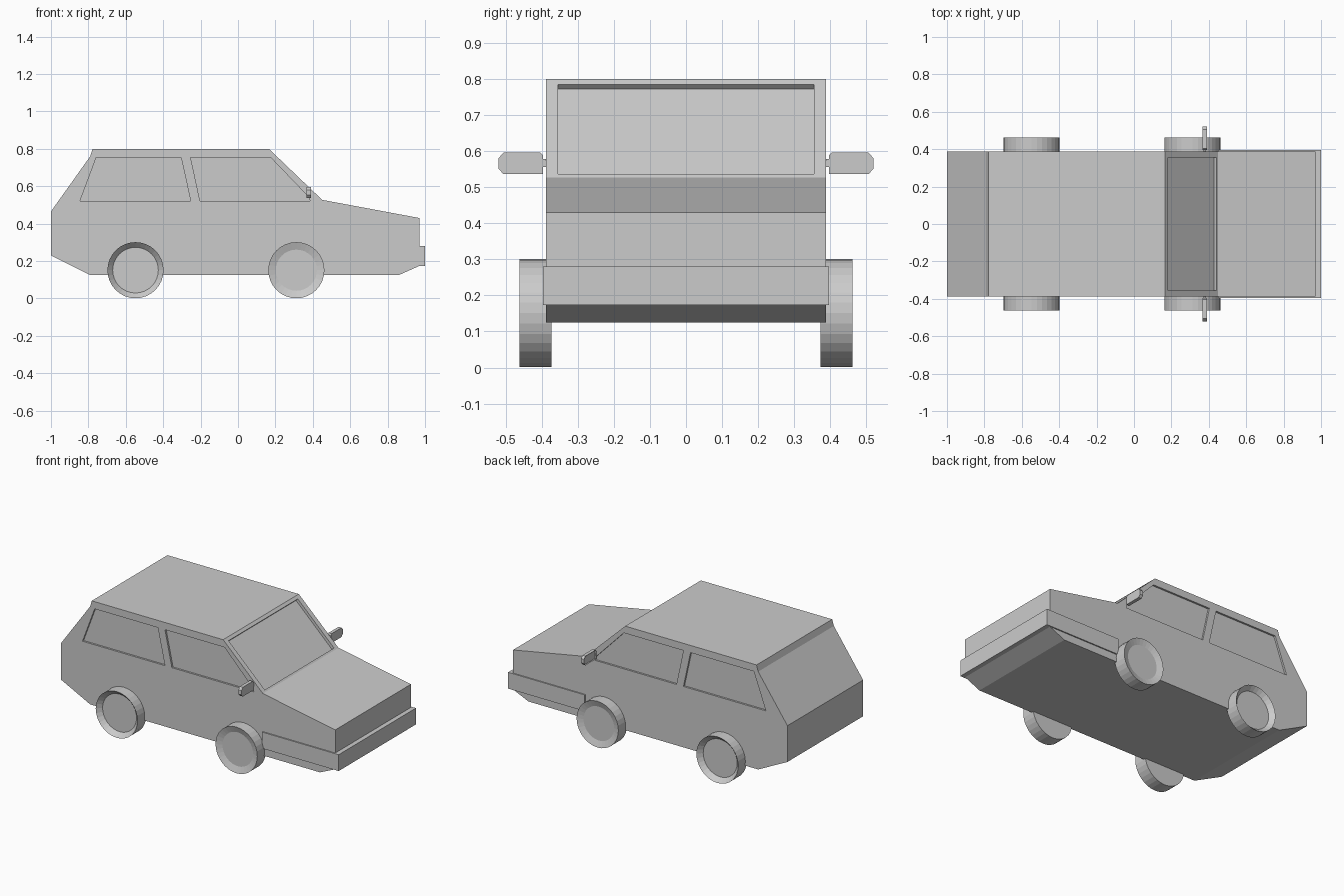
import bpy, bmesh
from math import cos, sin, tau

if "Cube" in bpy.data.objects:
    bpy.data.objects.remove(bpy.data.objects["Cube"])


def add_prism(bm, profile, y0, y1):
    """Extrude an (x, z) outline from y0 to y1."""
    face = bm.faces.new([bm.verts.new((x, y0, z)) for x, z in profile])
    ext = bmesh.ops.extrude_face_region(bm, geom=[face])["geom"]
    verts = [v for v in ext if isinstance(v, bmesh.types.BMVert)]
    bmesh.ops.translate(bm, verts=verts, vec=(0, y1 - y0, 0))


def finish(bm, name):
    bmesh.ops.recalc_face_normals(bm, faces=bm.faces)
    mesh = bpy.data.meshes.new(name)
    bm.to_mesh(mesh)
    bm.free()
    obj = bpy.data.objects.new(name, mesh)
    bpy.context.collection.objects.link(obj)
    return obj


def prism(name, profile, y0, y1):
    bm = bmesh.new()
    add_prism(bm, profile, y0, y1)
    return finish(bm, name)


# Body shell
body = prism("car_body", [
    (-1, 0.23), (-1, 0.465), (-0.79, 0.76), (-0.778, 0.80), (0.165, 0.80),
    (0.45, 0.527), (0.97, 0.43), (0.97, 0.174), (0.86, 0.125), (-0.79, 0.125),
], -0.388, 0.388)

# Window recesses: windscreen plus two windows per side
rear_window = [(-0.845, 0.52), (-0.253, 0.52), (-0.304, 0.753), (-0.758, 0.753)]
front_window = [(-0.203, 0.52), (0.385, 0.52), (0.38, 0.54), (0.175, 0.753), (-0.253, 0.753)]
windscreen = [(0.168, 0.772), (0.427, 0.522), (0.475, 0.571), (0.216, 0.821)]
bm = bmesh.new()
add_prism(bm, windscreen, -0.355, 0.355)
for side in (-1, 1):
    for window in (rear_window, front_window):
        add_prism(bm, window, side * 0.376, side * 0.45)
cutter = finish(bm, "window_cutter")
cutter.hide_render = True
cutter.display_type = 'WIRE'
cut = body.modifiers.new("window_recesses", 'BOOLEAN')
cut.operation = 'DIFFERENCE'
cut.solver = 'EXACT'
cut.object = cutter

# Wraparound front bumper
prism("front_bumper", [(0.45, 0.174), (1, 0.174), (1, 0.28), (0.45, 0.28)], -0.396, 0.396)


# Wheels, lathed with a dished outer face
def wheel(name, x, side, hub_radius, dish):
    n = 32
    bm = bmesh.new()
    rings = []
    for r, y in ((0.15, 0.373), (0.15, 0.462), (hub_radius, 0.462 - dish)):
        rings.append([bm.verts.new((x + r * cos(tau * i / n), side * y,
                                    0.151 + r * sin(tau * i / n))) for i in range(n)])
    for a, b in zip(rings, rings[1:]):
        for i in range(n):
            j = (i + 1) % n
            bm.faces.new((a[i], a[j], b[j], b[i]))
    bm.faces.new(rings[0])
    bm.faces.new(rings[-1])
    return finish(bm, name)


for side, label in ((-1, "right"), (1, "left")):
    wheel(f"rear_wheel_{label}", -0.548, side, 0.122, 0.03)
    wheel(f"front_wheel_{label}", 0.312, side, 0.11, 0.014)

    # Door mirror: plate with clipped outer corners, glass recess and short arm
    outline = [(0.396, 0.536), (0.506, 0.536), (0.52, 0.552),
               (0.52, 0.58), (0.506, 0.596), (0.404, 0.596), (0.396, 0.588)]
    bm = bmesh.new()
    plate = bm.faces.new([bm.verts.new((0.389, side * y, z)) for y, z in outline])
    ext = bmesh.ops.extrude_face_region(bm, geom=[plate])["geom"]
    bmesh.ops.translate(bm, vec=(-0.022, 0, 0),
                        verts=[v for v in ext if isinstance(v, bmesh.types.BMVert)])
    bmesh.ops.recalc_face_normals(bm, faces=bm.faces)
    glass = [f for f in bm.faces if f.calc_center_median().x < 0.37]
    bmesh.ops.inset_region(bm, faces=glass, thickness=0.005)
    bmesh.ops.translate(bm, vec=(0.005, 0, 0), verts=glass[0].verts)
    finish(bm, f"door_mirror_{label}")
    prism(f"mirror_arm_{label}", [(0.371, 0.556), (0.385, 0.556), (0.385, 0.578), (0.371, 0.578)],
          side * 0.37, side * 0.4)
